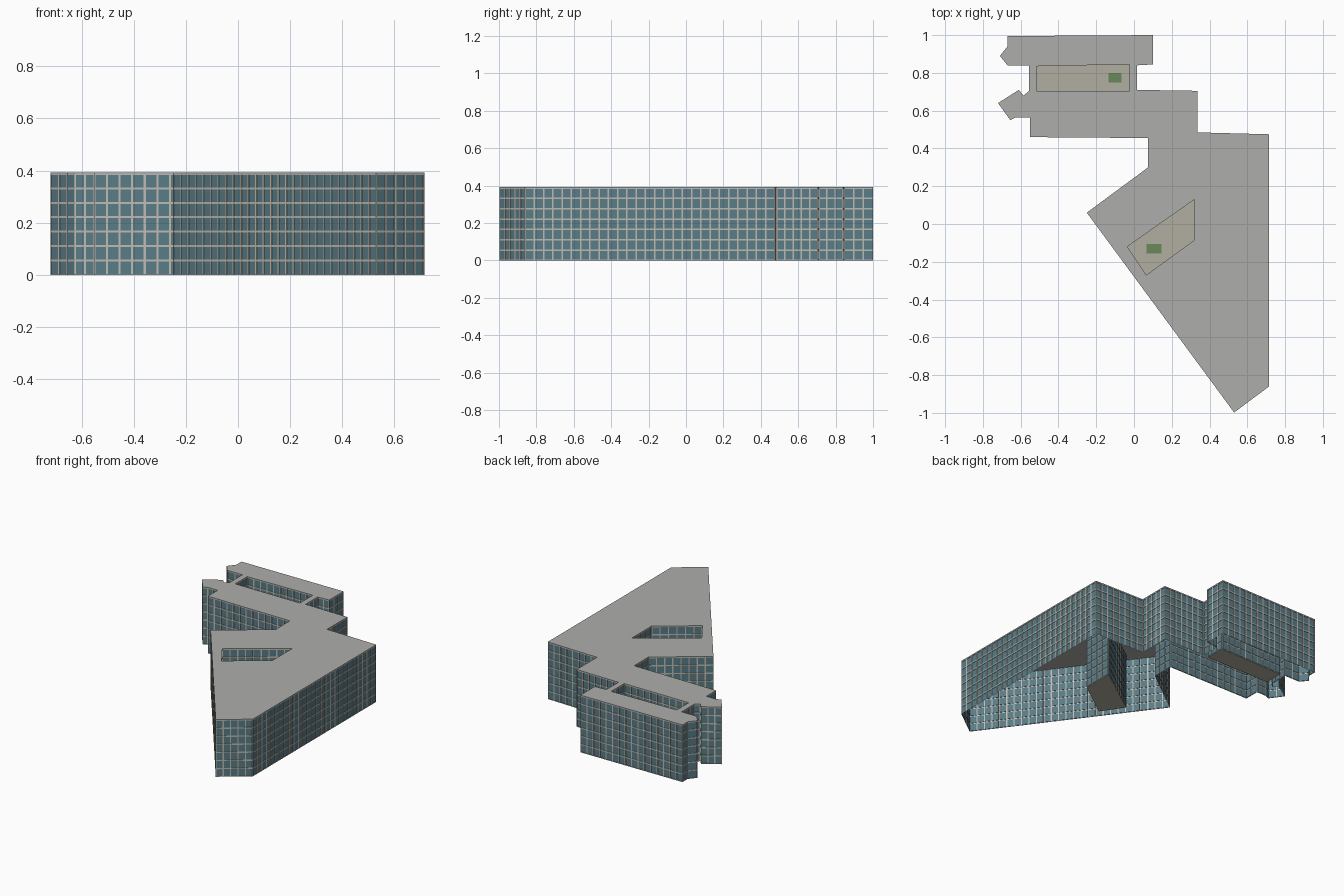
import bpy, bmesh
from mathutils import Vector

if "Cube" in bpy.data.objects:
    bpy.data.objects.remove(bpy.data.objects["Cube"])

FLOORS, WALL_H, ROOF_T, BAY = 7, 0.387, 0.005, 0.0487

# Building footprint (clockwise from the back left corner)
OUTLINE = [(-.67, .995), (.10, 1.0), (.10, .845), (.015, .84), (.015, .71),
           (.335, .705), (.335, .485), (.715, .475), (.715, -.86), (.53, -.998),
           (-.25, .06), (.075, .30), (.075, .455), (-.55, .46), (-.55, .565),
           (-.625, .565), (-.655, .55), (-.72, .64), (-.61, .71), (-.585, .68),
           (-.555, .705), (-.555, .84), (-.67, .84), (-.71, .89), (-.67, .94)]
# Courtyards (clockwise, so their walls face inwards to the void)
COURT_BACK = [(-.515, .835), (-.025, .845), (-.025, .705), (-.515, .705)]
COURT_FRONT = [(-.035, -.12), (.32, .13), (.32, -.085), (.065, -.27)]


def material(name, rgb):
    m = bpy.data.materials.new(name)
    m.diffuse_color = (*rgb, 1)
    m.use_nodes = True
    m.node_tree.nodes["Principled BSDF"].inputs["Base Color"].default_value = m.diffuse_color
    return m


wall_mat = material("wall_concrete", (.52, .50, .45))
glass_mat = material("window_glass", (.10, .20, .24))
roof_mat = material("roof_grey", (.42, .43, .41))
paving_mat = material("paving", (.44, .42, .35))
grass_mat = material("grass", (.14, .25, .10))


def finish(bm, name, *mats):
    me = bpy.data.meshes.new(name)
    bm.to_mesh(me)
    bm.free()
    for m in mats:
        me.materials.append(m)
    ob = bpy.data.objects.new(name, me)
    bpy.context.collection.objects.link(ob)
    return ob


def facade(name, loop):
    """Wall ring split into bays and floors, each with a recessed window."""
    bm = bmesh.new()
    panes = []
    for a, b in zip(loop, loop[1:] + loop[:1]):
        a, b = Vector((*a, 0)), Vector((*b, 0))
        n = max(1, round((b - a).length / BAY))
        grid = [[bm.verts.new(a.lerp(b, i / n) + Vector((0, 0, WALL_H * j / FLOORS)))
                 for i in range(n + 1)] for j in range(FLOORS + 1)]
        for lo, hi in zip(grid, grid[1:]):
            for i in range(n):
                panes.append(bm.faces.new((lo[i], lo[i + 1], hi[i + 1], hi[i])))
    bm.normal_update()
    bmesh.ops.inset_individual(bm, faces=panes, thickness=.0055)
    bmesh.ops.inset_individual(bm, faces=panes, thickness=0, depth=-.003)
    for f in panes:
        f.material_index = 1
    return finish(bm, name, wall_mat, glass_mat)


def slab(name, loops, z, thick, mat):
    """Flat plate from an outline with optional holes; z is its top."""
    bm = bmesh.new()
    for loop in loops:
        vs = [bm.verts.new((x, y, z)) for x, y in loop]
        for a, b in zip(vs, vs[1:] + vs[:1]):
            bm.edges.new((a, b))
    bmesh.ops.triangle_fill(bm, edges=bm.edges[:], use_beauty=True, normal=(0, 0, 1))
    bm.normal_update()
    for f in bm.faces:
        if f.normal.z < 0:
            f.normal_flip()
    ob = finish(bm, name, mat)
    mod = ob.modifiers.new("thickness", "SOLIDIFY")
    mod.thickness, mod.offset = thick, -1
    return ob


def rect(x0, x1, y0, y1):
    return [(x0, y0), (x1, y0), (x1, y1), (x0, y1)]


# Outer and courtyard walls
facade("outer_walls", OUTLINE[::-1])
facade("back_courtyard_walls", COURT_BACK)
facade("front_courtyard_walls", COURT_FRONT)

# Roof with two openings
slab("roof", [OUTLINE, COURT_BACK, COURT_FRONT], WALL_H + ROOF_T, ROOF_T, roof_mat)

# Courtyard floors and lawns
slab("back_courtyard_floor", [COURT_BACK], .004, .004, paving_mat)
slab("front_courtyard_floor", [COURT_FRONT], .004, .004, paving_mat)
slab("back_lawn", [rect(-.135, -.065, .75, .80)], .008, .004, grass_mat)
slab("front_lawn", [rect(.067, .145, -.155, -.105)], .008, .004, grass_mat)
